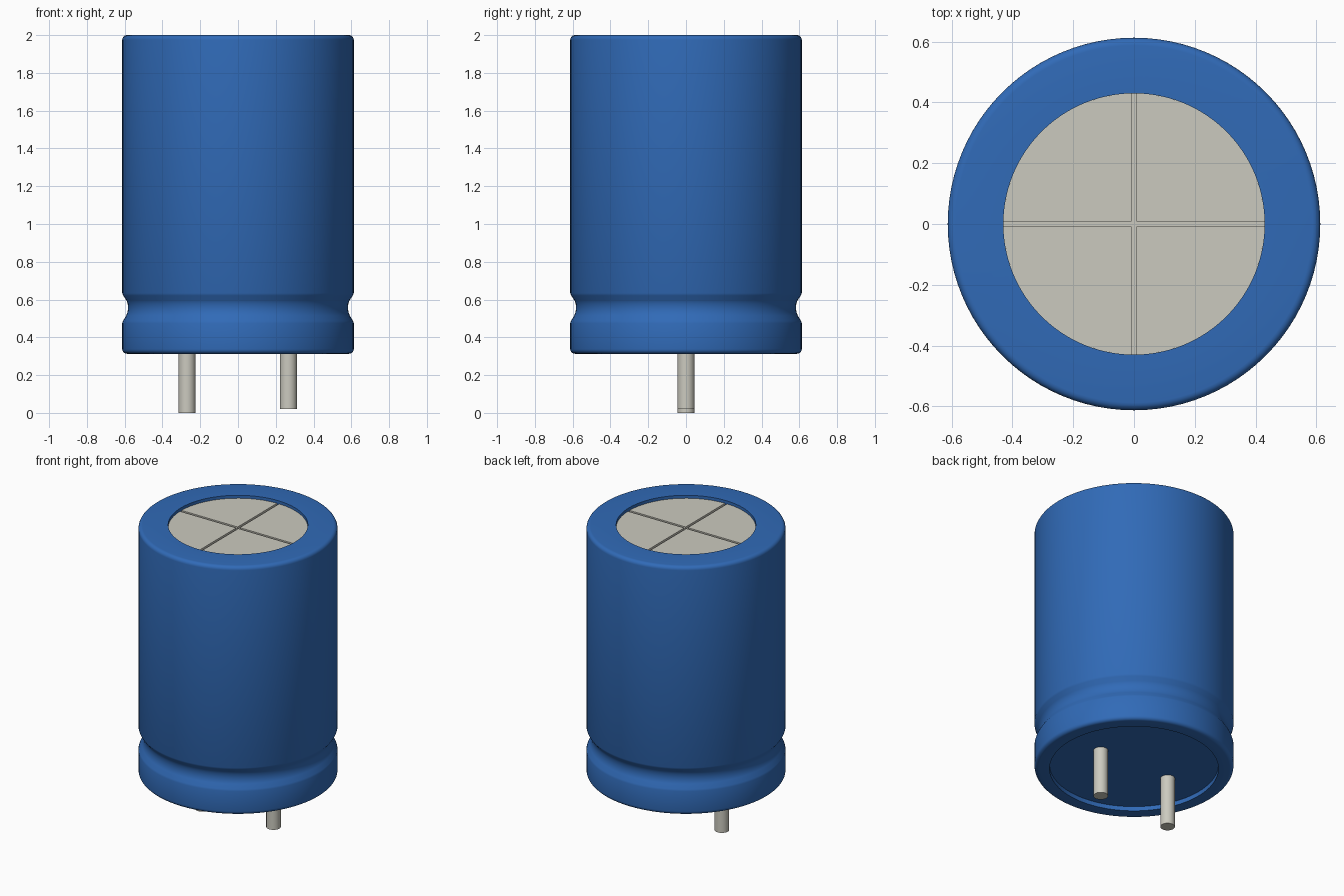
import bpy, bmesh, math

cube = bpy.data.objects.get("Cube")
if cube:
    bpy.data.objects.remove(cube, do_unlink=True)


def material(name, rgb):
    m = bpy.data.materials.new(name)
    m.use_nodes = True
    m.diffuse_color = (*rgb, 1)
    m.node_tree.nodes["Principled BSDF"].inputs["Base Color"].default_value = (*rgb, 1)
    return m


BLUE = material("blue sleeve", (0.03, 0.145, 0.475))
METAL = material("pale metal", (0.60, 0.59, 0.52))
SEGMENTS = 96


def finish(name, bm, mat, angle=35):
    bmesh.ops.recalc_face_normals(bm, faces=bm.faces)
    mesh = bpy.data.meshes.new(name)
    bm.to_mesh(mesh)
    bm.free()
    mesh.materials.append(mat)
    ob = bpy.data.objects.new(name, mesh)
    bpy.context.collection.objects.link(ob)
    bpy.ops.object.select_all(action="DESELECT")
    ob.select_set(True)
    bpy.context.view_layer.objects.active = ob
    bpy.ops.object.shade_smooth_by_angle(angle=math.radians(angle))
    return ob


def lathe(name, profile, mat, segments=SEGMENTS, center_x=0):
    """Revolve (radius, z) points around a vertical axis."""
    bm = bmesh.new()
    verts = [bm.verts.new((r, 0, z)) for r, z in profile]
    edges = [bm.edges.new(pair) for pair in zip(verts, verts[1:])]
    bmesh.ops.spin(bm, geom=verts + edges, cent=(0, 0, 0), axis=(0, 0, 1),
                   angle=math.tau, steps=segments, use_duplicate=False)
    bmesh.ops.remove_doubles(bm, verts=bm.verts, dist=1e-5)
    bmesh.ops.translate(bm, verts=bm.verts, vec=(center_x, 0, 0))
    return finish(name, bm, mat)


def prism(name, outline, z0, z1, mat):
    """Extrude a flat outline upwards."""
    bm = bmesh.new()
    face = bm.faces.new([bm.verts.new((x, y, z0)) for x, y in outline])
    top = bmesh.ops.extrude_face_region(bm, geom=[face])["geom"]
    bmesh.ops.translate(bm, vec=(0, 0, z1 - z0),
                        verts=[v for v in top if isinstance(v, bmesh.types.BMVert)])
    return finish(name, bm, mat)


def corner(cr, cz, radius, start, steps=5):
    """Quarter-round profile points."""
    return [(cr + radius * math.cos(math.radians(start + 90 * i / steps)),
             cz + radius * math.sin(math.radians(start + 90 * i / steps)))
            for i in range(steps + 1)]


# Sleeve with rounded rims, crimp groove and shallow end recesses
R, BOTTOM, TOP, ROUND = 0.613, 0.313, 2.0, 0.025
HOLE, SEAL = 0.43, 0.52
groove = [(R, 0.475), (0.609, 0.487), (0.592, 0.515), (0.585, 0.532), (0.582, 0.555),
          (0.584, 0.578), (0.591, 0.597), (0.608, 0.621), (R, 0.634)]
profile = ([(SEAL, BOTTOM + 0.03), (SEAL, BOTTOM)]
           + corner(R - ROUND, BOTTOM + ROUND, ROUND, -90)
           + groove
           + corner(R - ROUND, TOP - ROUND, ROUND, 0)
           + [(HOLE, TOP), (HOLE, 1.95)])
lathe("sleeve", profile, BLUE)

# Bottom seal
lathe("bottom_seal", [(0, BOTTOM + 0.03), (SEAL, BOTTOM + 0.03)], BLUE)

# Vented metal top: base disc under four quarter plates separated by a cross
lathe("vent_base", [(0, 1.965), (HOLE, 1.965)], METAL)
GAP = 0.008
a0 = math.asin(GAP / HOLE)
a1 = math.pi / 2 - a0
arc = [a0 + (a1 - a0) * i / 24 for i in range(25)]
quarter = [(GAP, GAP)] + [(HOLE * math.cos(a), HOLE * math.sin(a)) for a in arc]
for k in range(4):
    c, s = round(math.cos(k * math.pi / 2)), round(math.sin(k * math.pi / 2))
    prism(f"vent_quarter_{k + 1}", [(c * x - s * y, s * x + c * y) for x, y in quarter],
          1.965, 1.98, METAL)

# Leads, one slightly longer
for name, x, z in (("right_lead", -0.27, 0.0), ("left_lead", 0.267, 0.02)):
    lathe(name, [(0, z), (0.045, z), (0.045, 0.35), (0, 0.35)], METAL, 32, x)
